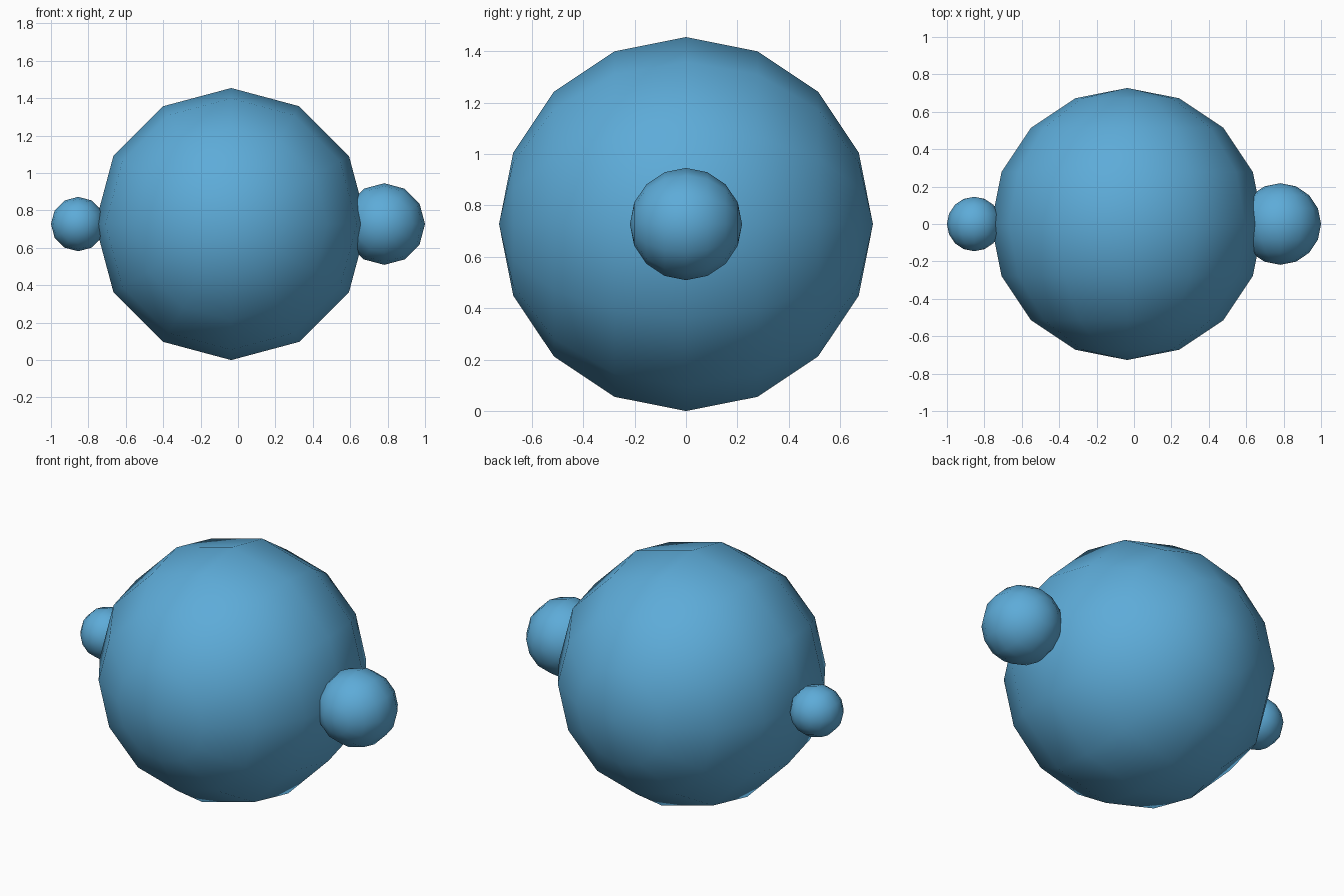
import bpy
from math import radians

if "Cube" in bpy.data.objects:
    bpy.data.objects.remove(bpy.data.objects["Cube"])

U = 2 / 13.75          # radius of the smallest ball
Z = 5 * U              # all centres share this height

blue = bpy.data.materials.new("blue")
blue.diffuse_color = (0.11, 0.41, 0.69, 1)
blue.use_nodes = True
blue.node_tree.nodes["Principled BSDF"].inputs["Base Color"].default_value = blue.diffuse_color


def ball(name, x, radius):
    # Low-poly smooth ball with its poles along y
    bpy.ops.mesh.primitive_uv_sphere_add(
        segments=12, ring_count=8, radius=radius,
        location=(x, 0, Z), rotation=(radians(90), 0, 0))
    ob = bpy.context.object
    ob.name = name
    bpy.ops.object.transform_apply(location=False, rotation=True, scale=False)
    bpy.ops.object.shade_smooth()
    ob.data.materials.append(blue)


# Large central ball with a small ball on each side
left_x, right_x = -1 + U, 1 - 1.5 * U
ball("central_ball", (left_x + right_x) / 2, 5 * U)
ball("left_small_ball", left_x, U)
ball("right_medium_ball", right_x, 1.5 * U)
